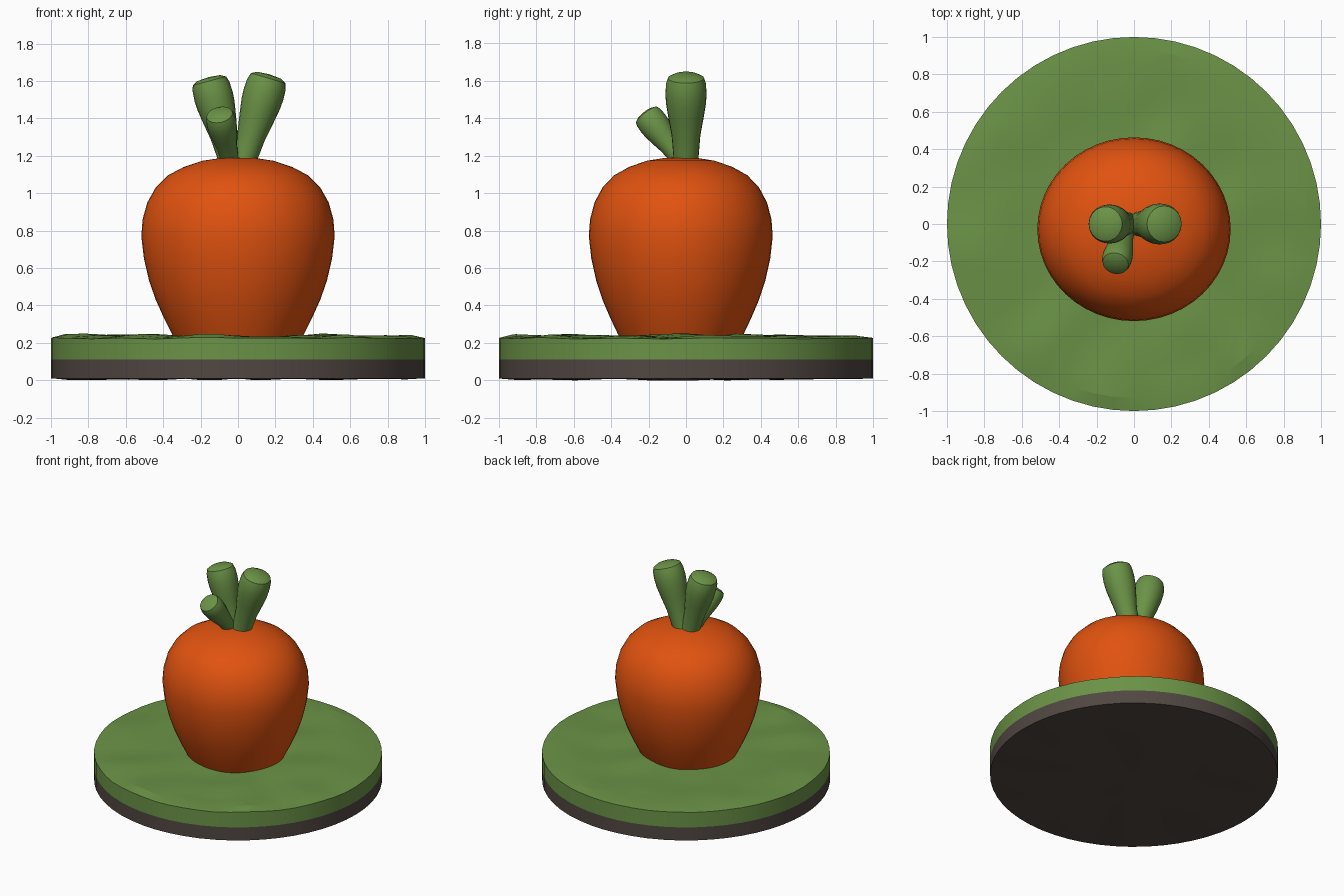
import bpy, bmesh, math
from mathutils import Vector, noise

if "Cube" in bpy.data.objects:
    bpy.data.objects.remove(bpy.data.objects["Cube"])


def material(name, rgb):
    m = bpy.data.materials.new(name)
    m.diffuse_color = (*rgb, 1)
    m.use_nodes = True
    m.node_tree.nodes["Principled BSDF"].inputs["Base Color"].default_value = m.diffuse_color
    return m


GREEN = material("leaf green", (0.145, 0.29, 0.062))
ORANGE = material("carrot orange", (0.75, 0.085, 0.005))
SOIL = material("dark soil", (0.082, 0.063, 0.054))


def lathe(name, profile, mats, segs, place=lambda v: v, smooth=True, angle=40):
    """Turn (radius, height) points around z, then move each vertex with place()."""
    bm = bmesh.new()
    rings = []
    for r, z in profile:
        if r == 0:
            rings.append([bm.verts.new(place(Vector((0, 0, z))))] * segs)
        else:
            rings.append([bm.verts.new(place(Vector((r * math.cos(a), r * math.sin(a), z))))
                          for a in (2 * math.pi * i / segs for i in range(segs))])
    for low, high in zip(rings, rings[1:]):
        for i in range(segs):
            j = (i + 1) % segs
            loop = list(dict.fromkeys((low[i], low[j], high[j], high[i])))
            bm.faces.new(loop)
    bmesh.ops.recalc_face_normals(bm, faces=bm.faces)
    me = bpy.data.meshes.new(name)
    bm.to_mesh(me)
    bm.free()
    for m in mats:
        me.materials.append(m)
    ob = bpy.data.objects.new(name, me)
    bpy.context.collection.objects.link(ob)
    if smooth:
        bpy.ops.object.select_all(action='DESELECT')
        ob.select_set(True)
        bpy.context.view_layer.objects.active = ob
        bpy.ops.object.shade_smooth_by_angle(angle=math.radians(angle))
    return ob


# Round base: uneven grass on top of a soil layer
def uneven(v):
    r = math.hypot(v.x, v.y)
    n = noise.noise(Vector((v.x * 3.2, v.y * 3.2, 4.0)))
    if v.z > 0.2:
        v.z += 0.022 * n if r < 0.99 else 0.008 * n
    elif v.z < 0.05 and r < 0.95:
        v.z -= 0.01 * max(0, min(1, n * 2))
    return v


base_profile = ([(0, 0.01)] + [(r, 0.01) for r in (0.25, 0.5, 0.75, 0.9, 1.0)]
                + [(1.0, 0.11), (1.0, 0.225)]
                + [(r, 0.235) for r in (0.93, 0.84, 0.75, 0.65, 0.55, 0.45, 0.3)] + [(0, 0.235)])
base = lathe("grass_base", base_profile, [GREEN, SOIL], 56, uneven, angle=10)
for f in base.data.polygons:
    f.material_index = 1 if f.center.z < 0.1 else 0

# Carrot body, slightly narrower front to back
body_profile = [(0, 0.15), (0.30, 0.15), (0.355, 0.25), (0.395, 0.33), (0.44, 0.43), (0.475, 0.53),
                (0.503, 0.65), (0.517, 0.77), (0.51, 0.86), (0.485, 0.95), (0.44, 1.03),
                (0.375, 1.095), (0.29, 1.14), (0.19, 1.173), (0.09, 1.188), (0, 1.19)]
lathe("carrot_body", body_profile, [ORANGE], 48,
      lambda v: Vector((v.x, v.y * 0.95 - 0.028, v.z)))


# Cut stems: club shapes with a soft, slightly domed end
def stem(name, start, end, radius):
    start, end = Vector(start), Vector(end)
    axis = end - start
    turn = Vector((0, 0, 1)).rotation_difference(axis)
    shape = [(0, 0), (0.58, 0), (0.62, 0.2), (0.70, 0.4), (0.86, 0.58), (0.97, 0.72),
             (1.0, 0.82), (0.97, 0.92), (0.88, 0.98), (0.6, 1.01), (0, 1.02)]
    lathe(name, [(r * radius, t * axis.length) for r, t in shape], [GREEN], 20,
          lambda v: start + turn @ v)


stem("stem_right", (0.01, 0, 1.10), (0.165, 0, 1.625), 0.11)
stem("stem_left", (-0.02, 0, 1.10), (-0.155, 0, 1.61), 0.105)
stem("stem_front", (-0.035, 0.0, 1.14), (-0.10, -0.215, 1.425), 0.08)
